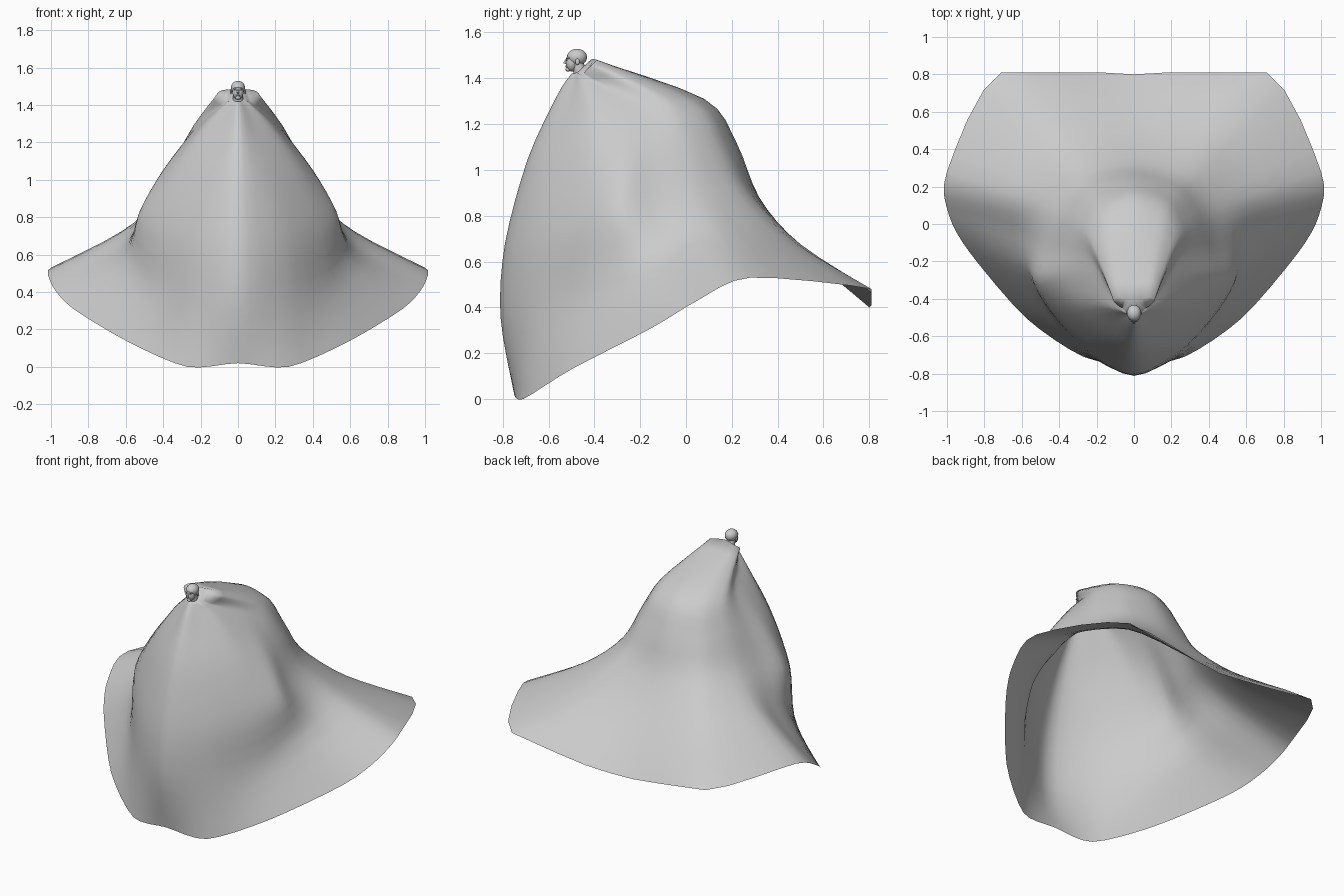
import bpy, bmesh, math
from mathutils import Vector

cube = bpy.data.objects.get("Cube")
if cube:
    bpy.data.objects.remove(cube, do_unlink=True)

grey = bpy.data.materials.new("light_grey")
grey.use_nodes = True
grey.diffuse_color = (0.6, 0.6, 0.6, 1)
grey.node_tree.nodes["Principled BSDF"].inputs["Base Color"].default_value = (0.6, 0.6, 0.6, 1)


def finish(bm, name, angle=60):
    """Turn a bmesh into a smooth shaded object."""
    mesh = bpy.data.meshes.new(name)
    bmesh.ops.recalc_face_normals(bm, faces=bm.faces)
    bm.to_mesh(mesh)
    bm.free()
    mesh.materials.append(grey)
    obj = bpy.data.objects.new(name, mesh)
    bpy.context.collection.objects.link(obj)
    bpy.ops.object.select_all(action="DESELECT")
    obj.select_set(True)
    bpy.context.view_layer.objects.active = obj
    bpy.ops.object.shade_smooth_by_angle(angle=math.radians(angle))
    return obj


def spline(points, steps, tension, closed=False):
    """Cardinal spline through the points."""
    n = len(points)
    pick = (lambda i: points[i % n]) if closed else (lambda i: points[max(0, min(n - 1, i))])
    out = []
    for i in range(n if closed else n - 1):
        a, b, c, d = (pick(i + k) for k in (-1, 0, 1, 2))
        m, k = (c - a) * tension, (d - b) * tension
        for s in range(steps):
            t = s / steps
            out.append(b + m * t + (3 * (c - b) - 2 * m - k) * t ** 2
                       + (2 * (b - c) + m + k) * t ** 3)
    if not closed:
        out.append(points[-1].copy())
    return out


# Cloak folds: each runs from the neck down to the hem
front_fold = [(0, -.5, 1.42), (0, -.56, 1.33), (0, -.69, 1.05),
              (0, -.79, .68), (0, -.81, .36), (0, -.75, .02)]
chest_fold = [(.03, -.48, 1.42), (.08, -.51, 1.31), (.16, -.61, 1.04),
              (.24, -.67, .7), (.27, -.68, .38), (.27, -.71, 0)]
arm_fold = [(.05, -.47, 1.42), (.18, -.43, 1.29), (.33, -.44, 1.05),
            (.44, -.46, .75), (.48, -.45, .43), (.58, -.5, .13)]
elbow_fold = [(.06, -.45, 1.42), (.21, -.29, 1.29), (.4, -.28, 1.05),
              (.53, -.29, .82), (.6, -.23, .56), (.88, -.15, .31)]
notch_fold = [(.08, -.44, 1.43), (.23, -.18, 1.28), (.36, -.15, 1.09),
              (.48, -.13, .86), (.64, -.04, .63), (.99, .05, .43)]
side_fold = [(.11, -.41, 1.46), (.23, -.08, 1.3), (.31, .01, 1.13),
             (.42, .07, .9), (.63, .16, .72), (1, .28, .53)]
corner_fold = [(.08, -.39, 1.48), (.16, .04, 1.3), (.22, .16, 1.1),
               (.28, .26, .9), (.45, .48, .68), (.71, .81, .48)]
back_fold = [(0, -.41, 1.485), (0, .08, 1.31), (0, .22, 1.12),
             (0, .32, .88), (0, .5, .66), (0, .8, .4)]

half = [spline([Vector(p) for p in fold], 4, .45) for fold in
        (front_fold, chest_fold, arm_fold, elbow_fold, notch_fold, side_fold,
         corner_fold, back_fold)]
mirrored = [[Vector((-p.x, p.y, p.z)) for p in fold] for fold in half[-2:0:-1]]
folds = half + mirrored

# Cloak sheet: rings lofted around the folds, closed over the shoulders
bm = bmesh.new()
rings = []
for level in zip(*folds):
    ring = spline(list(level), 4, .4, closed=True)
    rings.append([bm.verts.new((p.x, min(p.y, .81), p.z)) for p in ring])
for upper, lower in zip(rings, rings[1:]):
    for i in range(len(upper)):
        j = (i + 1) % len(upper)
        bm.faces.new((upper[i], lower[i], lower[j], upper[j]))
bmesh.ops.triangle_fill(bm, edges=[bm.edges.get((rings[0][i - 1], rings[0][i]))
                                   for i in range(len(rings[0]))], use_beauty=True)
finish(bm, "cloak", 80)


def ellipsoid(name, centre, radii):
    bm = bmesh.new()
    bmesh.ops.create_uvsphere(bm, u_segments=20, v_segments=14, radius=1)
    bmesh.ops.scale(bm, vec=radii, verts=bm.verts)
    bmesh.ops.translate(bm, vec=centre, verts=bm.verts)
    return finish(bm, name)


def taper(name, start, end, r1, r2, sides=16):
    start, end = Vector(start), Vector(end)
    bm = bmesh.new()
    bmesh.ops.create_cone(bm, cap_ends=True, segments=sides, radius1=r1, radius2=r2,
                          depth=(end - start).length)
    bmesh.ops.rotate(bm, verts=bm.verts,
                     matrix=(end - start).to_track_quat("Z", "Y").to_matrix())
    bmesh.ops.translate(bm, vec=(start + end) / 2, verts=bm.verts)
    return finish(bm, name)


# Head
ellipsoid("skull", (0, -.476, 1.492), (.038, .044, .037))
ellipsoid("face", (0, -.499, 1.468), (.029, .026, .038))
ellipsoid("chin", (0, -.515, 1.439), (.014, .011, .01))
ellipsoid("brow", (0, -.512, 1.488), (.026, .011, .007))
ellipsoid("mouth", (0, -.521, 1.452), (.011, .006, .005))
taper("nose", (0, -.52, 1.486), (0, -.53, 1.464), .003, .007, 8)
taper("neck", (0, -.455, 1.40), (0, -.475, 1.47), .03, .026)
for side, sx in (("left", 1), ("right", -1)):
    ellipsoid(side + "_ear", (sx * .038, -.474, 1.472), (.005, .009, .014))
    ellipsoid(side + "_eye", (sx * .012, -.519, 1.48), (.006, .005, .004))
